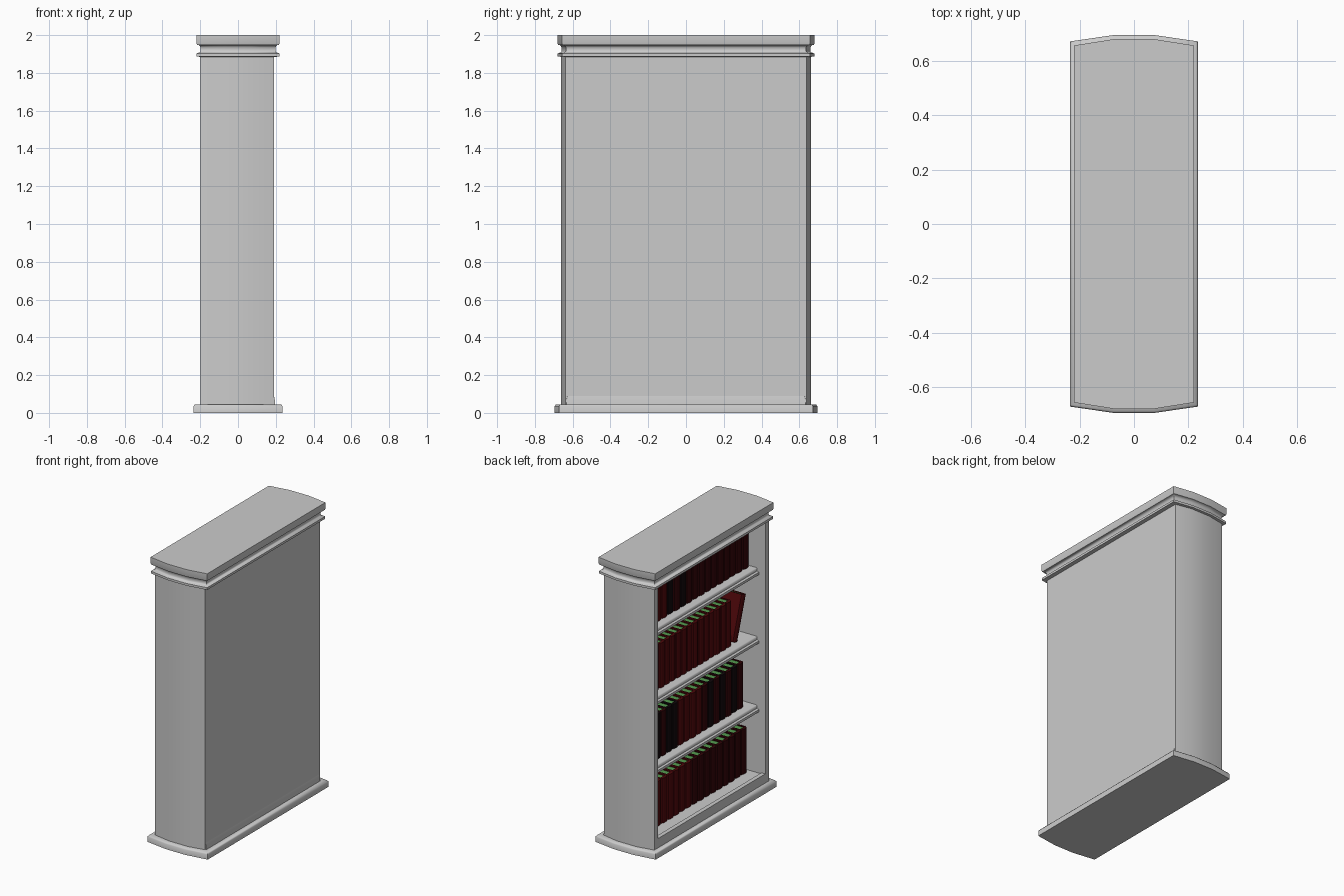
import bpy, bmesh, math, random
from mathutils import Matrix, Vector

if "Cube" in bpy.data.objects:
    bpy.data.objects.remove(bpy.data.objects["Cube"])

random.seed(4)


def material(name, rgb):
    m = bpy.data.materials.new(name)
    m.diffuse_color = (*rgb, 1)
    m.use_nodes = True
    m.node_tree.nodes["Principled BSDF"].inputs["Base Color"].default_value = m.diffuse_color
    return m


def finish(name, bm, angle=30):
    bmesh.ops.recalc_face_normals(bm, faces=bm.faces)
    me = bpy.data.meshes.new(name)
    bm.to_mesh(me)
    bm.free()
    ob = bpy.data.objects.new(name, me)
    bpy.context.collection.objects.link(ob)
    if angle:
        bpy.ops.object.select_all(action='DESELECT')
        ob.select_set(True)
        bpy.context.view_layer.objects.active = ob
        bpy.ops.object.shade_smooth_by_angle(angle=math.radians(angle))
    return ob


def loft(bm, rings):
    rings = [[bm.verts.new(p) for p in r] for r in rings]
    for a, b in zip(rings, rings[1:]):
        for i in range(len(a)):
            j = (i + 1) % len(a)
            bm.faces.new((a[i], a[j], b[j], b[i]))
    bm.faces.new(rings[0])
    bm.faces.new(rings[-1])


def outline(d, z):
    """Footprint with gently bowed ends; d is the half depth."""
    yc, ym = d + 0.437, d + 0.46
    return [(d, -yc, z), (d, yc, z), (0.075, ym, z), (-0.075, ym, z),
            (-d, yc, z), (-d, -yc, z), (-0.075, -ym, z), (0.075, -ym, z)]


def moulding(name, profile):
    bm = bmesh.new()
    loft(bm, [outline(d, z) for d, z in profile])
    return finish(name, bm, 52)


def box(name, lo, hi):
    bm = bmesh.new()
    size = Vector(hi) - Vector(lo)
    mid = (Vector(hi) + Vector(lo)) / 2
    bmesh.ops.create_cube(bm, size=1, matrix=Matrix.Translation(mid) @ Matrix.Diagonal((*size, 1)))
    return finish(name, bm, 0)


# base slab with rounded top edge, and plinth
moulding("base", [(0.235, 0), (0.235, 0.036), (0.229, 0.044), (0.2, 0.045)])
moulding("plinth", [(0.197, 0.04), (0.195, 0.07), (0.188, 0.102)])

# ledge, neck and crown in one stepped profile
moulding("cornice", [(0.195, 1.885), (0.219, 1.886), (0.219, 1.902),
                     (0.213, 1.906), (0.203, 1.908), (0.198, 1.915), (0.198, 1.935),
                     (0.206, 1.946), (0.217, 1.948), (0.22, 1.956), (0.22, 2.0)])

# bowed end walls
for s, name in ((-1, "front_end_wall"), (1, "back_end_wall")):
    sec = [(-0.2, 0.595), (0.17, 0.595), (0.17, 0.6), (0.19, 0.6), (0.19, 0.638),
           (0.075, 0.661), (-0.075, 0.661), (-0.2, 0.638)]
    bm = bmesh.new()
    loft(bm, [[(x, s * y, z) for x, y in sec] for z in (0.045, 1.89)])
    finish(name, bm)

# back panel and sill
box("back_panel", (0.17, -0.638, 0.05), (0.1905, 0.638, 1.886))
box("sill", (-0.2, -0.596, 0.045), (-0.17, 0.596, 0.11))

# shelves with a stepped front edge
SHELVES = (0.577, 1.06, 1.542)
for i, t in enumerate(SHELVES):
    sec = [(0.17, 0), (-0.13, 0), (-0.137, -0.006), (-0.137, -0.022),
           (-0.15, -0.028), (-0.15, -0.045), (-0.142, -0.052), (0.17, -0.052)]
    bm = bmesh.new()
    loft(bm, [[(x, y, t + z) for x, z in sec] for y in (-0.596, 0.596)])
    finish(f"shelf_{i + 1}", bm, 50)

# books: unit-thickness cover with rounded spine, plus page block
red = material("red_cover", (0.075, 0.002, 0.003))
wine = material("wine_cover", (0.03, 0.001, 0.002))
black = material("black_cover", (0.005, 0.002, 0.003))
paper = material("page_green", (0.09, 0.33, 0.08))
DEPTH, HEIGHT = 0.22, 0.315


def book_mesh(name, cover):
    bm = bmesh.new()
    spine = [(0, 0.5), (-0.008, 0.42), (-0.014, 0.18)]
    outer = [(DEPTH, 0.5)] + spine + [(x, -y) for x, y in reversed(spine)] + [(DEPTH, -0.5)]
    sec = outer + [(DEPTH, -0.34), (0.008, -0.34), (0.008, 0.34), (DEPTH, 0.34)]
    loft(bm, [[(x, y, z) for x, y in sec] for z in (0, HEIGHT)])
    n = len(bm.faces)
    loft(bm, [[(x, y, z) for x, y in ((0.006, -0.35), (DEPTH - 0.01, -0.35),
                                      (DEPTH - 0.01, 0.35), (0.006, 0.35))]
              for z in (0.006, HEIGHT - 0.006)])
    for i, f in enumerate(bm.faces):
        f.material_index = int(i >= n)
    ob = finish(name, bm, 0)
    me = ob.data
    bpy.data.objects.remove(ob)
    me.materials.append(cover)
    me.materials.append(paper)
    return me


BOOKS = {"r": book_mesh("red_book", red), "w": book_mesh("wine_book", wine),
         "b": book_mesh("black_book", black)}


def book(name, kind, y, z, thick, tilt=0.0):
    ob = bpy.data.objects.new(name, BOOKS[kind])
    bpy.context.collection.objects.link(ob)
    ob.location = (-0.07 + random.uniform(-0.003, 0.003), y, z)
    ob.scale = (1, thick, 1)
    ob.rotation_euler = (tilt, 0, 0)


# rows run from the back end wall (+y) towards the front one
ROWS = [(0.103, "rrrrrrrrwwwwwwwww", -0.57), (SHELVES[0], "wwbwbbrrrrwbwbwbw", -0.53),
        (SHELVES[1], "rrrrrrrrrrrrrrrr", -0.395), (SHELVES[2], "rrrrbwbwwwwwwwwww", -0.585)]
for r, (z, kinds, end) in enumerate(ROWS):
    step = (0.592 - end) / len(kinds)
    for i, k in enumerate(kinds):
        book(f"book_{r + 1}_{i + 1}", k, 0.592 - step * (i + 0.5), z, step * 0.97)
# one book leaning towards the front end wall
book("leaning_book", "r", -0.43, SHELVES[1] + 0.008, 0.06, math.radians(18))
